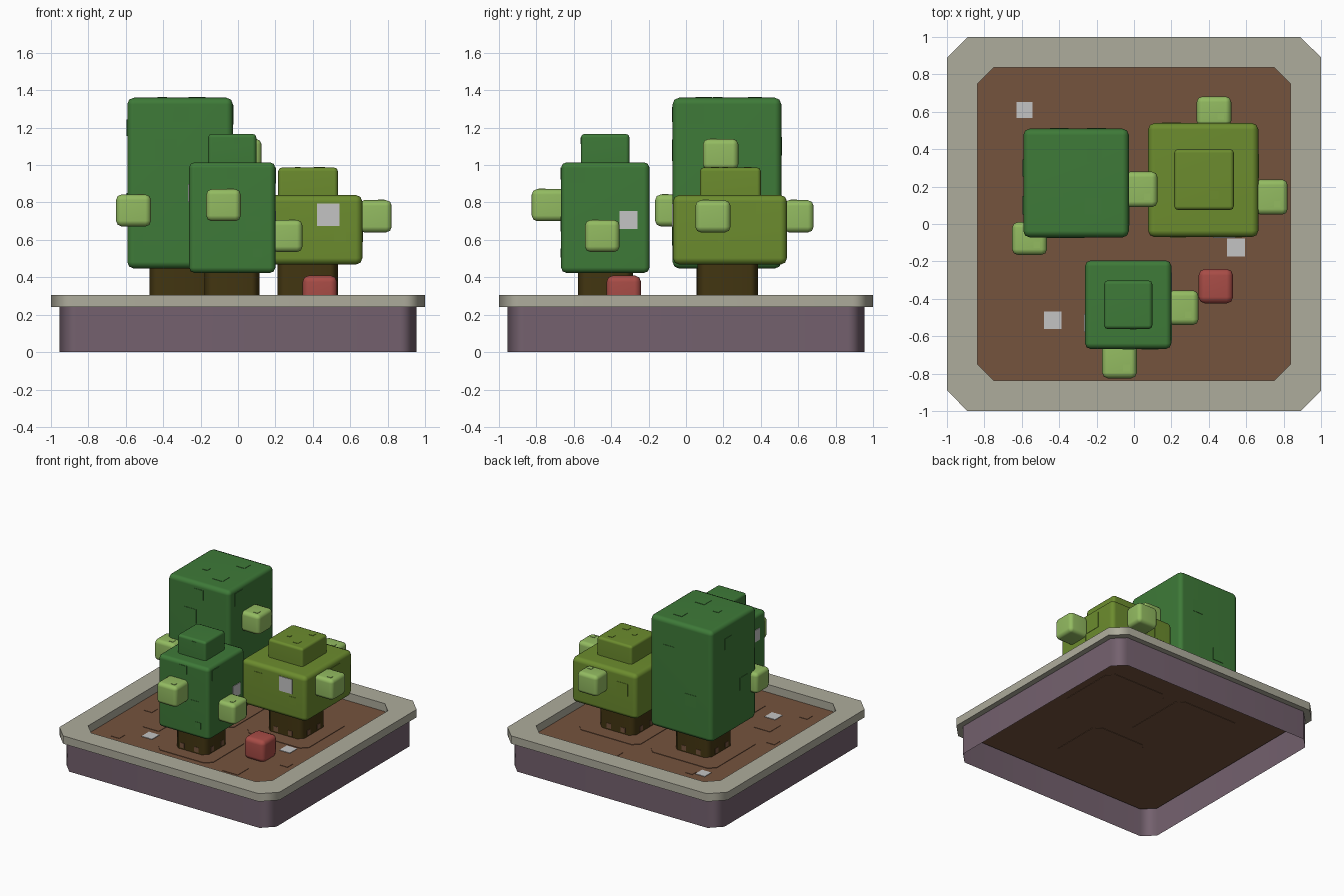
import bpy, bmesh, math
from mathutils import Vector

cube = bpy.data.objects.get("Cube")
if cube:
    bpy.data.objects.remove(cube, do_unlink=True)


def material(name, *rgb):
    lin = [((c / 255 + 0.055) / 1.055) ** 2.4 for c in rgb] + [1]
    m = bpy.data.materials.new(name)
    m.use_nodes = True
    m.diffuse_color = lin
    bsdf = m.node_tree.nodes["Principled BSDF"]
    bsdf.inputs["Base Color"].default_value = lin
    bsdf.inputs["Roughness"].default_value = 0.9
    return m


GREEN = material("dark_green", 62, 122, 56)
OLIVE = material("olive_green", 108, 140, 46)
LIGHT = material("light_green", 147, 187, 97)
SOIL = material("soil_brown", 117, 83, 61)
BARK = material("dark_bark", 66, 53, 17)
STONE = material("pale_stone", 174, 172, 156)
WALL = material("dusky_purple", 116, 97, 110)
RED = material("red", 168, 76, 70)
GREY = material("light_grey", 196, 196, 196)


def finish(name, bm, mat, bevel=0):
    bmesh.ops.recalc_face_normals(bm, faces=bm.faces)
    mesh = bpy.data.meshes.new(name)
    bm.to_mesh(mesh)
    bm.free()
    mesh.materials.append(mat)
    mesh.shade_smooth()
    ob = bpy.data.objects.new(name, mesh)
    bpy.context.collection.objects.link(ob)
    if bevel:
        mod = ob.modifiers.new("rounding", 'BEVEL')
        mod.width = bevel
        mod.segments = 2
    else:
        mesh.set_sharp_from_angle(angle=math.radians(50))
    mod = ob.modifiers.new("face_normals", 'WEIGHTED_NORMAL')
    mod.keep_sharp = True
    return ob


def box(name, mat, x, y, z, bevel=0.0):
    """Box from (min, max) ranges on each axis."""
    bm = bmesh.new()
    bmesh.ops.create_cube(bm, size=1)
    for v in bm.verts:
        v.co = [lo if c < 0 else hi for c, (lo, hi) in zip(v.co, (x, y, z))]
    return finish(name, bm, mat, bevel)


def prism(name, mat, rings, centre=(0, 0), cap=True, loop=False):
    """Skin stacked chamfered squares given as (half size, chamfer, z)."""
    bm = bmesh.new()
    skins = []
    for h, c, z in rings:
        k = h - c
        pts = [(h, -k), (h, k), (k, h), (-k, h), (-h, k), (-h, -k), (-k, -h), (k, -h)]
        skins.append([bm.verts.new((px + centre[0], py + centre[1], z)) for px, py in pts])
    pairs = list(zip(skins, skins[1:]))
    if loop:
        pairs.append((skins[-1], skins[0]))
    for a, b in pairs:
        for i in range(8):
            j = (i + 1) % 8
            bm.faces.new((a[i], a[j], b[j], b[i]))
    if cap:
        bm.faces.new(skins[0])
        bm.faces.new(skins[-1])
    return finish(name, bm, mat)


def plate(name, mat, axis, pos, size, thick=0.006):
    """Thin square centred on a surface point, flat along the given axis."""
    r = [(p - size / 2, p + size / 2) for p in pos]
    r[axis] = (pos[axis] - thick / 2, pos[axis] + thick / 2)
    box(name, mat, *r)


# Planter
GROUND = 0.24
prism("planter_wall", WALL, [(0.955, 0.09, 0), (0.955, 0.09, 0.245)], cap=False)
prism("planter_rim", STONE, [(1, 0.11, 0.24), (1, 0.11, 0.305), (0.838, 0.09, 0.305),
                             (0.838, 0.09, 0.24)], cap=False, loop=True)
prism("soil", SOIL, [(0.935, 0.09, 0.22), (0.935, 0.09, GROUND)])

# Soil patches and pale pebbles
for x, y, s in [(-.5, .645, .06), (.165, .695, .1), (-.695, -.14, .07), (.275, -.14, .065),
                (-.5, -.345, .145), (.425, -.64, .14), (.685, -.35, .07), (-.635, -.65, .075)]:
    plate("soil_patch", SOIL, 2, (x, y, GROUND), s)
for x, y, s in [(-.585, .61, .085), (.545, -.125, .095), (-.435, -.515, .095)]:
    plate("pebble", GREY, 2, (x, y, GROUND), s, 0.009)

# Red stone
box("red_stone", RED, (.345, .53), (-.425, -.24), (GROUND - .01, .41), .035)


def trunk(name, x, y, half, top, mound):
    prism(name + "_mound", SOIL, [(mound, .05, .217), (mound, .05, GROUND + .004)], (x, y))
    prism(name + "_trunk", BARK, [(half, .04, GROUND), (half, .04, top)], (x, y))
    # Soil flecks around the foot of the trunk
    for side in (-1, 1):
        for off in (-.07, .06):
            plate("soil_fleck", SOIL, 0, (x + side * half, y + off, .275), .04)
            plate("soil_fleck", SOIL, 1, (x + off, y + side * half, .275), .04)


# Tall tree
trunk("tall_tree", -.31, .22, .163, .5, .3)
box("tall_tree_crown", GREEN, (-.592, -.027), (-.072, .51), (.447, 1.36), .035)
# Front tree
trunk("front_tree", -.033, -.43, .147, .48, .25)
box("front_tree_crown", GREEN, (-.262, .2), (-.668, -.195), (.423, 1.015), .03)
box("front_tree_top", GREEN, (-.16, .098), (-.562, -.302), (.98, 1.167), .02)
# Wide tree
trunk("wide_tree", .372, .223, .162, .52, .28)
box("wide_tree_crown", OLIVE, (.075, .665), (-.07, .54), (.468, .84), .035)
box("wide_tree_top", OLIVE, (.215, .534), (.075, .4), (.8, .987), .02)

# Pale leaf clumps, slightly sunk into the crowns
for x, y, z in [((.335, .52), (.52, .682), (.64, .812)), ((.645, .822), (.05, .238), (.64, .812)),
                ((-.05, .126), (.09, .28), (.975, 1.14)), ((-.652, -.465), (-.165, .01), (.672, .843)),
                ((.18, .345), (-.54, -.355), (.535, .707)), ((-.17, .015), (-.825, -.64), (.7, .872))]:
    box("leaf_clump", LIGHT, x, y, z, .03)
    plate("leaf_patch", LIGHT, 2, (x[1] - .055, y[0] + .055, z[1]), .035)

# Pale patches on the crowns
for axis, pos in [(1, (.483, -.07, .735)), (0, (.2, -.307, .707)), (0, (-.262, -.53, .85))]:
    plate("pale_patch", GREY, axis, pos, .12 if axis else .097, .009)

# Leaf patches in the crown colour
for axis, pos, s in [(1, (-.305, -.072, 1.27), .08), (1, (-.385, -.072, 1.08), .115),
                     (1, (-.455, -.072, .62), .1), (0, (-.027, .045, 1.27), .105),
                     (0, (-.592, .3, 1.2), .09), (0, (-.592, .1, .8), .1),
                     (1, (-.2, .51, 1.1), .1), (1, (-.4, .51, .75), .1),
                     (2, (-.21, .37, 1.36), .075), (2, (-.22, .095, 1.36), .09),
                     (2, (-.405, .17, 1.36), .05), (1, (-.03, -.668, .955), .065),
                     (1, (.08, -.668, .685), .08), (1, (.105, -.668, .53), .05),
                     (0, (.2, -.58, .945), .085), (1, (-.005, -.562, 1.13), .035)]:
    plate("leaf_patch", GREEN, axis, pos, s)
for axis, pos, s in [(1, (.545, -.07, .62), .065), (1, (.235, -.07, .73), .085),
                     (0, (.665, .31, .73), .13), (0, (.665, .2, .62), .06),
                     (1, (.2, .54, .7), .1), (2, (.445, .33, .987), .04),
                     (2, (.43, .155, .987), .045), (2, (.32, .21, .987), .03)]:
    plate("leaf_patch", OLIVE, axis, pos, s)
